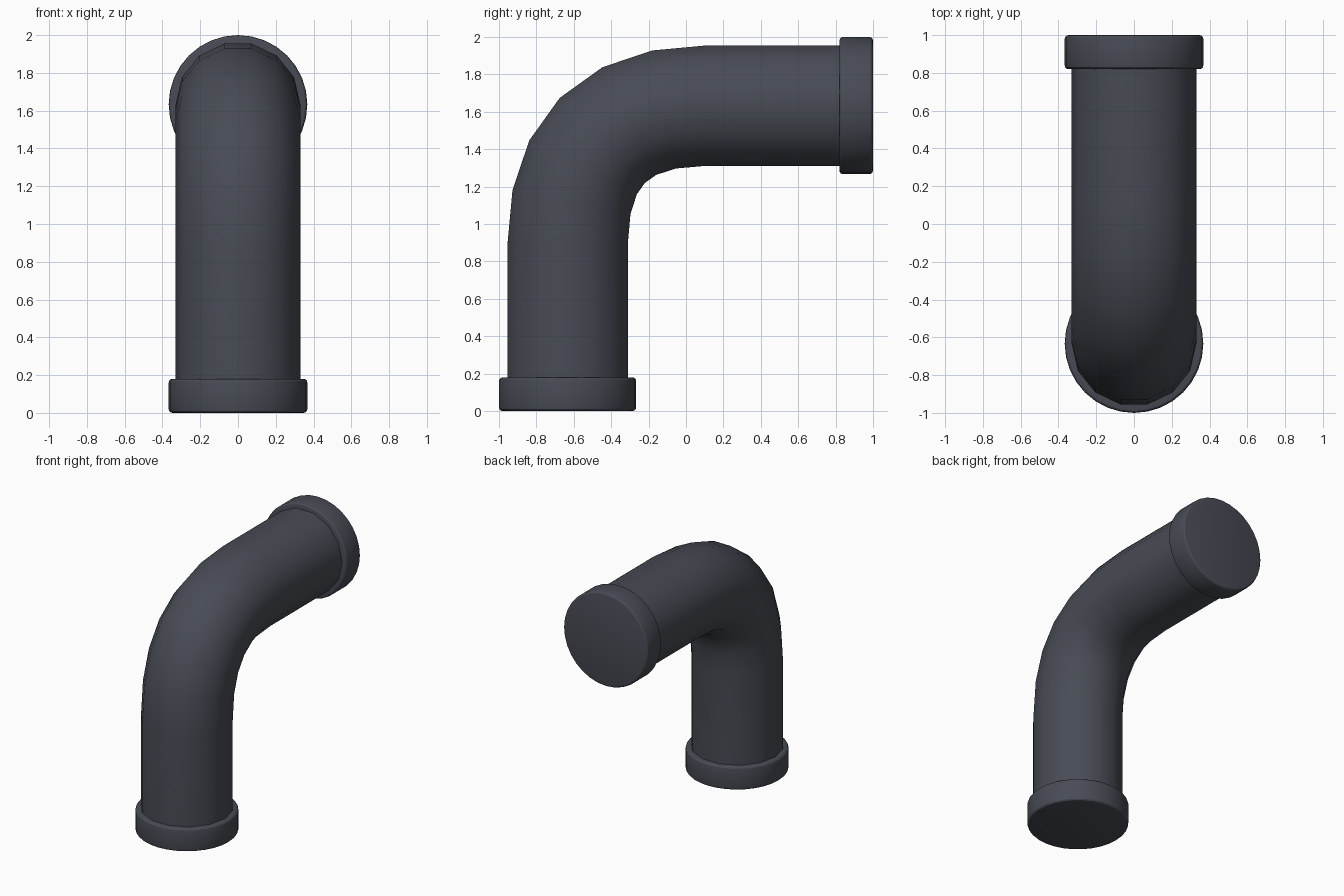
import bpy, bmesh, math
from mathutils import Vector, Matrix

if "Cube" in bpy.data.objects:
    bpy.data.objects.remove(bpy.data.objects["Cube"])

CY, CZ = -0.633, 1.633      # axis of the upright leg (y) and of the level leg (z)
R, SIDES = 0.33, 14         # pipe radius and side count
RIM_R, RIM_H, BEV = 0.367, 0.18, 0.02

mat = bpy.data.materials.new("dark slate")
mat.diffuse_color = (0.063, 0.070, 0.088, 1)
mat.use_nodes = True
mat.node_tree.nodes["Principled BSDF"].inputs["Base Color"].default_value = mat.diffuse_color


def finish(bm, name, angle):
    bmesh.ops.recalc_face_normals(bm, faces=bm.faces)
    me = bpy.data.meshes.new(name)
    bm.to_mesh(me)
    bm.free()
    me.materials.append(mat)
    ob = bpy.data.objects.new(name, me)
    bpy.context.collection.objects.link(ob)
    bpy.ops.object.select_all(action='DESELECT')
    ob.select_set(True)
    bpy.context.view_layer.objects.active = ob
    bpy.ops.object.shade_smooth_by_angle(angle=math.radians(angle))
    return ob


# Path of the elbow: a cubic bend between two straight legs
S, K = 0.743, 2 / 3
P = [Vector((0, CY, CZ - S)), Vector((0, CY, CZ - S + K * S)),
     Vector((0, CY + S - K * S, CZ)), Vector((0, CY + S, CZ))]
path = [(Vector((0, CY, 0.02)), Vector((0, 0, 1)))]
for i in range(7):
    t = i / 6
    u = 1 - t
    pos = u**3 * P[0] + 3*u*u*t * P[1] + 3*u*t*t * P[2] + t**3 * P[3]
    tan = u*u * (P[1] - P[0]) + 2*u*t * (P[2] - P[1]) + t*t * (P[3] - P[2])
    path.append((pos, tan.normalized()))
path.append((Vector((0, 0.98, CZ)), Vector((0, 1, 0))))

# Pipe swept along the path
bm = bmesh.new()
rings = []
for pos, tan in path:
    side = Vector((1, 0, 0))
    out = side.cross(tan)
    ring = []
    for j in range(SIDES):
        a = 2 * math.pi * j / SIDES
        ring.append(bm.verts.new(pos + R * (math.cos(a) * side + math.sin(a) * out)))
    rings.append(ring)
for r0, r1 in zip(rings, rings[1:]):
    for j in range(SIDES):
        k = (j + 1) % SIDES
        bm.faces.new((r0[j], r0[k], r1[k], r1[j]))
finish(bm, "elbow_pipe", 60)


# Rounded rims closing both ends
def rim(name, matrix):
    bm = bmesh.new()
    bmesh.ops.create_cone(bm, cap_ends=True, segments=32, radius1=RIM_R,
                          radius2=RIM_R, depth=RIM_H)
    edges = [e for e in bm.edges if abs(e.verts[0].co.z - e.verts[1].co.z) < 1e-5]
    bmesh.ops.bevel(bm, geom=edges, offset=BEV, segments=3, profile=0.5,
                    affect='EDGES')
    bm.transform(matrix)
    finish(bm, name, 25)


rim("bottom_rim", Matrix.Translation((0, CY, RIM_H / 2)))
rim("back_rim", Matrix.Translation((0, 1 - RIM_H / 2, CZ)) @ Matrix.Rotation(math.pi / 2, 4, 'X'))
